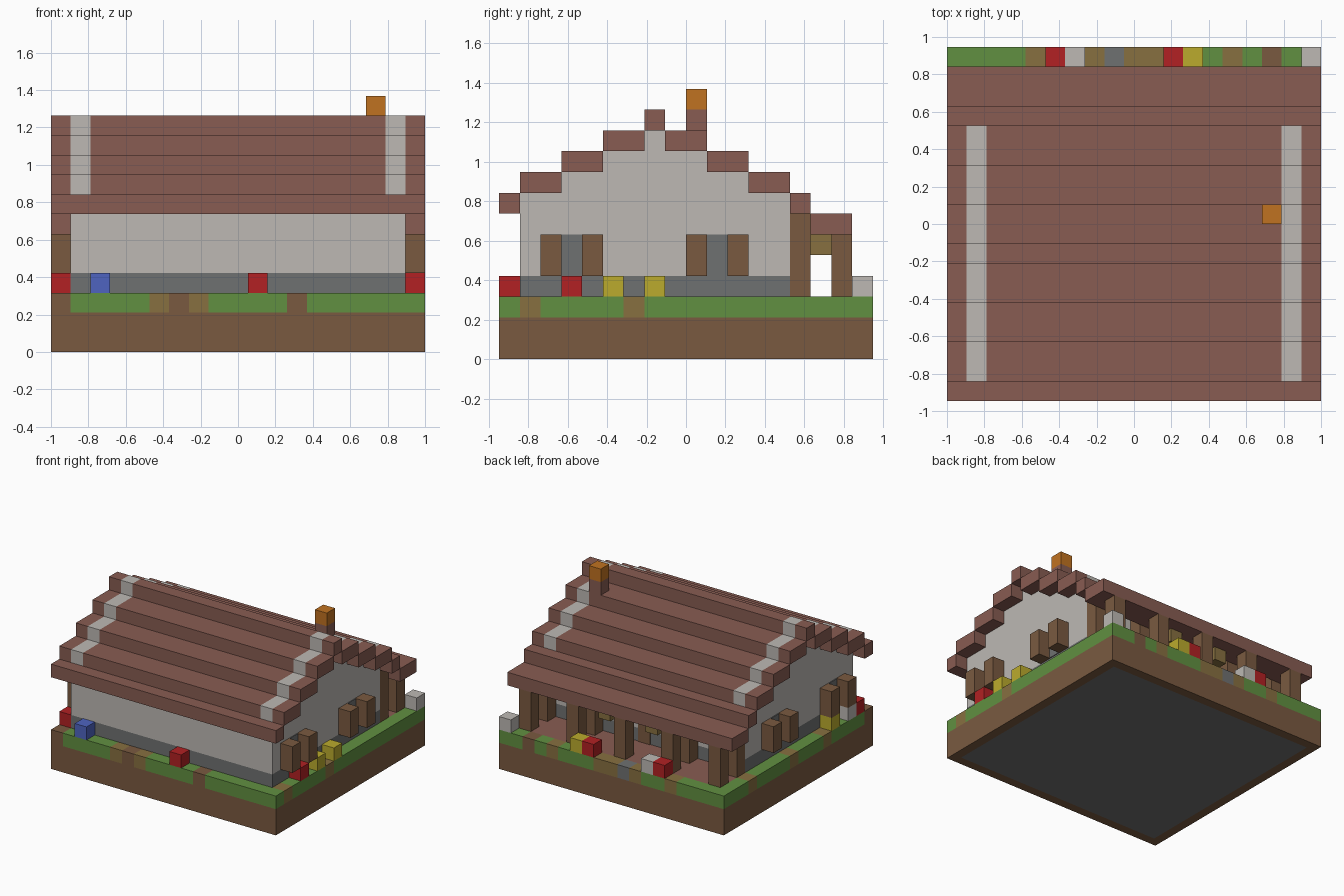
import bpy, bmesh
from mathutils import Vector

if "Cube" in bpy.data.objects:
    bpy.data.objects.remove(bpy.data.objects["Cube"], do_unlink=True)

NX, NY = 19, 18
U = 2 / NX  # one block


def material(name, rgb):
    """Flat colour from 0-255 display values."""
    lin = [((c / 255 + 0.055) / 1.055) ** 2.4 for c in rgb] + [1]
    m = bpy.data.materials.new(name)
    m.use_nodes = True
    m.diffuse_color = lin
    bsdf = m.node_tree.nodes["Principled BSDF"]
    bsdf.inputs["Base Color"].default_value = lin
    bsdf.inputs["Roughness"].default_value = 0.9
    return m


WOOD = material("brown wood", (122, 90, 64))
STRAW = material("olive earth", (135, 112, 64))
GRASS = material("grass green", (97, 144, 65))
STONE = material("stone grey", (111, 113, 113))
PLASTER = material("pale plaster", (189, 185, 180))
TILE = material("red brown tile", (136, 92, 82))
RED = material("red petal", (178, 33, 35))
YELLOW = material("yellow petal", (187, 171, 45))
BLUE = material("blue petal", (78, 100, 192))
ORANGE = material("orange clay", (192, 114, 33))


def place(x, y, z):
    """Block coordinates to model coordinates."""
    return Vector(((x - NX / 2) * U, (y - NY / 2) * U, z * U))


def finish(name, bm, *mats):
    bmesh.ops.recalc_face_normals(bm, faces=bm.faces)
    me = bpy.data.meshes.new(name)
    bm.to_mesh(me)
    bm.free()
    for m in mats:
        me.materials.append(m)
    ob = bpy.data.objects.new(name, me)
    bpy.context.collection.objects.link(ob)
    return ob


def box_mesh(x, y, z):
    """Box spanning the given (start, end) block ranges."""
    bm = bmesh.new()
    bmesh.ops.create_cube(bm, size=1)
    for v in bm.verts:
        v.co = place(*(r[0] if c < 0 else r[1] for r, c in zip((x, y, z), v.co)))
    return bm


def box(name, x, y, z, mat):
    return finish(name, box_mesh(x, y, z), mat)


def block(name, x, y, z, mat, height=1):
    return box(name, (x, x + 1), (y, y + 1), (z, z + height), mat)


# Earth base with a stone panel inset underneath
bm = box_mesh((0, NX), (0, NY), (0, 2))
under = min(bm.faces, key=lambda f: f.calc_center_median().z)
bmesh.ops.inset_region(bm, faces=[under], thickness=U)
under.material_index = 1
finish("earth_base", bm, WOOD, STONE)

# Ground layer: one cell per block, coloured by a map of the border
GROUND = {"g": 0, "d": 1, "o": 2, "s": 3, "t": 4}
FRONT_ROW = "dggggodoggggdgggggg"
BACK_ROW = "ggggoggosoogggogdgg"
RIGHT_PATCHES, LEFT_PATCHES = (1, 6), (5, 9, 14)


def ground_kind(x, y):
    if y == 0:
        return FRONT_ROW[x]
    if y == NY - 1:
        return BACK_ROW[x]
    if x in (0, NX - 1):
        return "o" if y in (RIGHT_PATCHES if x else LEFT_PATCHES) else "g"
    return "t" if y > 13 else "s"


bm = bmesh.new()
bmesh.ops.create_grid(bm, x_segments=NX, y_segments=NY, size=1)
for v in bm.verts:
    v.co = Vector((v.co.x, v.co.y * NY / NX, 2 * U))
top = bmesh.ops.extrude_face_region(bm, geom=bm.faces[:])["geom"]
for v in top:
    if isinstance(v, bmesh.types.BMVert):
        v.co.z += U
bmesh.ops.recalc_face_normals(bm, faces=bm.faces)
for f in bm.faces:
    c = f.calc_center_median() - f.normal * U / 2
    cx = int(c.x / U + NX / 2)
    cy = int(c.y / U + NY / 2)
    f.material_index = GROUND[ground_kind(cx, cy)]
finish("ground_layer", bm, GRASS, WOOD, STRAW, STONE, TILE)

# House body
box("foundation", (1, 18), (1, 14), (3, 4), STONE)
box("front_wall", (2, 17), (1, 2), (4, 8), PLASTER)
box("back_wall", (2, 17), (13, 14), (4, 8), PLASTER)

# Stepped roof: (first row, end row, height); pale bands are the gable walls
STEPS = [(0, 1, 7), (1, 3, 8), (3, 5, 9), (5, 7, 10), (7, 8, 11),
         (8, 10, 10), (10, 12, 9), (12, 14, 8), (14, 15, 7), (15, 17, 6)]
for y0, y1, z in STEPS:
    over_house = y0 >= 1 and y1 <= 14
    spans = [(0, 1), (2, 17), (18, 19)] if over_house else [(0, NX)]
    for span in spans:
        box("roof_step", span, (y0, y1), (z, z + 1), TILE)
    if over_house:
        for x in (1, 17):
            box("gable_wall", (x, x + 1), (y0, y1), (4, z + 1), PLASTER)

# Chimney
block("chimney_stack", 16, 9, 11, TILE)
block("chimney_pot", 16, 9, 12, ORANGE)

# Side windows and shutters
for y in (3, 10):
    for x in (0.94, 18):
        box("window_pane", (x, x + 0.06), (y, y + 1), (4, 6), STONE)
    for x in (0, 18):
        for dy in (-1, 1):
            block("shutter", x, y + dy, 4, WOOD, 2)

# Porch posts, wall posts, door and hanging brackets
for x in (1, 5, 9, 13, 17):
    block("porch_post", x, 16, 3, WOOD, 3)
for x in (1, 5, 13, 17):
    block("wall_post", x, 14, 3, WOOD, 4)
box("door", (9, 10), (14, 14.06), (3, 5), WOOD)
for x in (7, 11):
    block("porch_bracket", x, 15, 5, STRAW)

# Flower blocks around the garden
FLOWERS = {
    RED: [(0, 1), (10, 0), (18, 3), (5, 17), (11, 17)],
    BLUE: [(2, 0)],
    YELLOW: [(18, 5), (18, 7), (0, 4), (12, 17)],
    PLASTER: [(0, 2), (6, 17), (18, 17)],
}
for mat, spots in FLOWERS.items():
    for x, y in spots:
        block("flower", x, y, 3, mat)
